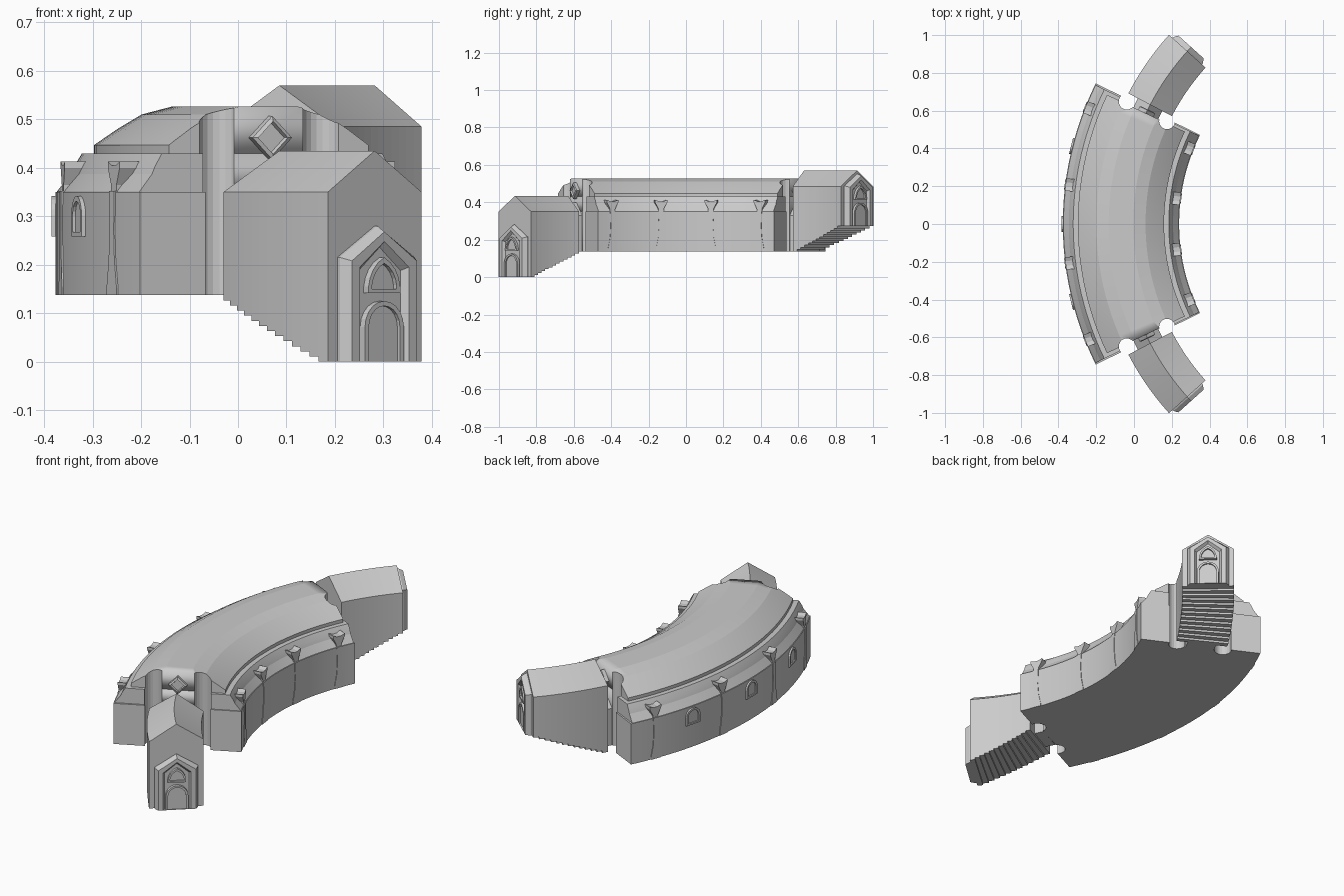
import bpy, bmesh
from math import sin, cos, pi, radians
from mathutils import Vector

if "Cube" in bpy.data.objects:
    bpy.data.objects.remove(bpy.data.objects["Cube"])

CX, RM = 1.298, 1.367          # bend centre on x, middle radius of the hall


def P(r, a, z):
    a = radians(a)
    return Vector((CX - r * cos(a), r * sin(a), z))


def loft(name, loops, smooth=None, closed=False):
    """Skin matching loops of points and cap both ends."""
    bm = bmesh.new()
    rows = [[bm.verts.new(p) for p in l] for l in loops]
    n = len(rows[0])
    for a, b in zip(rows, rows[1:]):
        for i in range(n):
            j = (i + 1) % n
            bm.faces.new((a[i], a[j], b[j], b[i]))
    bm.faces.new(rows[0][::-1])
    bm.faces.new(rows[-1])
    bmesh.ops.remove_doubles(bm, verts=bm.verts, dist=1e-5)
    bmesh.ops.recalc_face_normals(bm, faces=bm.faces)
    me = bpy.data.meshes.new(name)
    bm.to_mesh(me)
    bm.free()
    if smooth:
        me.polygons.foreach_set("use_smooth", [True] * len(me.polygons))
        me.set_sharp_from_angle(angle=radians(smooth))
    ob = bpy.data.objects.new(name, me)
    bpy.context.collection.objects.link(ob)
    return ob


def sweep(name, prof, a0, a1, n=24):
    """Sweep a (radius, z) profile around the bend."""
    angs = [a0 + (a1 - a0) * i / n for i in range(n + 1)]
    return loft(name, [[P(r, a, z) for r, z in prof] for a in angs], 14)


def relief(name, loops, origin, u, n):
    """Loft of flat (u, z) outlines, each at its own depth along n."""
    return loft(name, [[origin + u * x + n * d + Vector((0, 0, z)) for x, z in pts]
                       for pts, d in loops])


def sym(half):
    """Half profile (distance from middle, z) mirrored to both sides."""
    return [(RM + x, z) for x, z in half] + [(RM - x, z) for x, z in reversed(half)]


def mirror(half):
    return half + [(-x, z) for x, z in reversed(half)]


def house(w, z0, zs, zt):
    return [(-w, z0), (w, z0), (w, zs), (0, zt), (-w, zs)]


def arch(w, z0, z1, rise, n=10):
    top = [(w * cos(pi * i / n), z1 - rise + rise * sin(pi * i / n)) for i in range(n + 1)]
    return [(-w, z0), (w, z0)] + top


def pointed(w, z0, zs, zt):
    k = [(1, 0), (.9, .3), (.7, .58), (.4, .82), (0, 1)]
    right = [(w * x, zs + (zt - zs) * t) for x, t in k]
    return [(-w, z0), (w, z0)] + right + [(-x, z) for x, z in right[-2::-1]]


# hall: walls, sloped parapet, curved roof
walls = sweep("hall_walls", sym([(.308, .137), (.308, .35)]), -26.4, 26.4)
parapet = sweep("parapet", sym([(.306, .34), (.304, .352), (.276, .387), (.268, .405), (.253, .43)]),
                -26.1, 26.1)
roof = sweep("hall_roof", sym([(.228, .42), (.228, .447), (.18, .48), (.13, .51), (.065, .527)]),
             -25.4, 25.4)

# round grooves and recess at both ends of the hall
cutters = []
for s in (-1, 1):
    for r in (1.248, 1.485):
        c = P(r, s * 25.85, 0)
        ring = [Vector((c.x + .042 * cos(t * pi / 10), c.y + .042 * sin(t * pi / 10), 0))
                for t in range(20)]
        cutters.append(loft("groove_cutter", [[p + Vector((0, 0, z)) for p in ring]
                                              for z in (0, .8)]))
    cutters.append(sweep("recess_cutter", [(1.25, .02), (1.483, .02), (1.483, .78), (1.25, .78)],
                         s * 25.38, s * 29, 4))
for c in cutters:
    c.hide_render = True
    c.hide_viewport = True
    c.display_type = 'WIRE'
    for ob in (walls, parapet, roof):
        m = ob.modifiers.new("cut", 'BOOLEAN')
        m.operation, m.solver, m.object = 'DIFFERENCE', 'EXACT', c

# stair corridors: the front one goes down, the back one goes up
STEPS = 13
for side, s, z_end, eave, ridge in (("front", -1, 0, .35, .435), ("back", 1, .272, .485, .57)):
    loops = []
    for i in range(STEPS):
        zb = .137 + (z_end - .137) * (i + (s < 0)) / (STEPS - (s > 0))
        for k in (i, i + 1):
            a = s * (27.5 + 14.5 * k / STEPS)
            loops.append([P(r, a, z) for r, z in
                          ((1.237, zb), (1.237, eave), (RM, ridge), (1.497, eave), (1.497, zb))])
    loft(side + "_corridor", loops, 14)

    # neck between corridor and hall
    sweep(side + "_neck", [(1.295, .137), (1.44, .137), (1.44, .33), (RM, .40), (1.295, .33)],
          s * 25, s * 27.8, 2)

    # portal with recessed panel, door and window
    a = radians(s * 42)
    o, u, n = P(RM, s * 42, z_end), Vector((-cos(a), sin(a), 0)), s * Vector((sin(a), cos(a), 0))
    relief(side + "_portal", [(house(.104, 0, .215, .28), -.01), (house(.104, 0, .215, .28), .008),
                              (house(.09, 0, .208, .268), .03), (house(.068, 0, .195, .248), .03),
                              (house(.058, 0, .188, .236), .015)], o, u, n)
    relief(side + "_door", [(arch(.054, 0, .125, .054), .01), (arch(.054, 0, .125, .054), .03),
                            (arch(.043, 0, .115, .043), .03), (arch(.043, 0, .115, .043), .022)],
           o, u, n)
    relief(side + "_door_window", [(pointed(.044, .142, .155, .215), .01),
                                   (pointed(.044, .142, .155, .215), .03),
                                   (pointed(.034, .15, .158, .203), .03),
                                   (pointed(.034, .15, .158, .203), .02)], o, u, n)

    # diamond on the gable
    a = radians(s * 25.4)
    o, u, n = P(RM, s * 25.4, .462), Vector((-cos(a), sin(a), 0)), s * Vector((sin(a), cos(a), 0))
    dia = lambda h: [(h, 0), (0, h), (-h, 0), (0, -h)]
    relief(side + "_diamond", [(dia(.045), -.02), (dia(.045), .018), (dia(.034), .022),
                               (dia(.03), .012)], o, u, n)

# wall pilasters with forked capitals, on the outer and inner walls
pil = mirror([(.028, .137), (.028, .152), (.016, .21), (.012, .27), (.015, .352)])
cap = mirror([(.013, .34), (.015, .365), (.033, .40), (.033, .413), (.012, .405)])
for wall, sign in (("outer", 1), ("inner", -1)):
    for deg in (-21.7, -7.2, 7.2, 21.7):
        a = radians(deg)
        o = P(RM + sign * .308, deg, 0)
        u, n = Vector((sin(a), cos(a), 0)), sign * Vector((-cos(a), sin(a), 0))
        relief(wall + "_pilaster", [(pil, -.02), (pil, .003)], o, u, n)
        relief(wall + "_capital", [(cap, -.045), (cap, -.002)], o, u, n)

# arched windows on the outer wall
for deg in (-14.2, 0, 14.2):
    a = radians(deg)
    relief("outer_window", [(arch(.043, .258, .342, .04), -.01), (arch(.043, .258, .342, .04), .008),
                            (arch(.032, .267, .331, .03), .008), (arch(.032, .267, .331, .03), .002)],
           P(RM + .308, deg, 0), Vector((sin(a), cos(a), 0)), Vector((-cos(a), sin(a), 0)))
